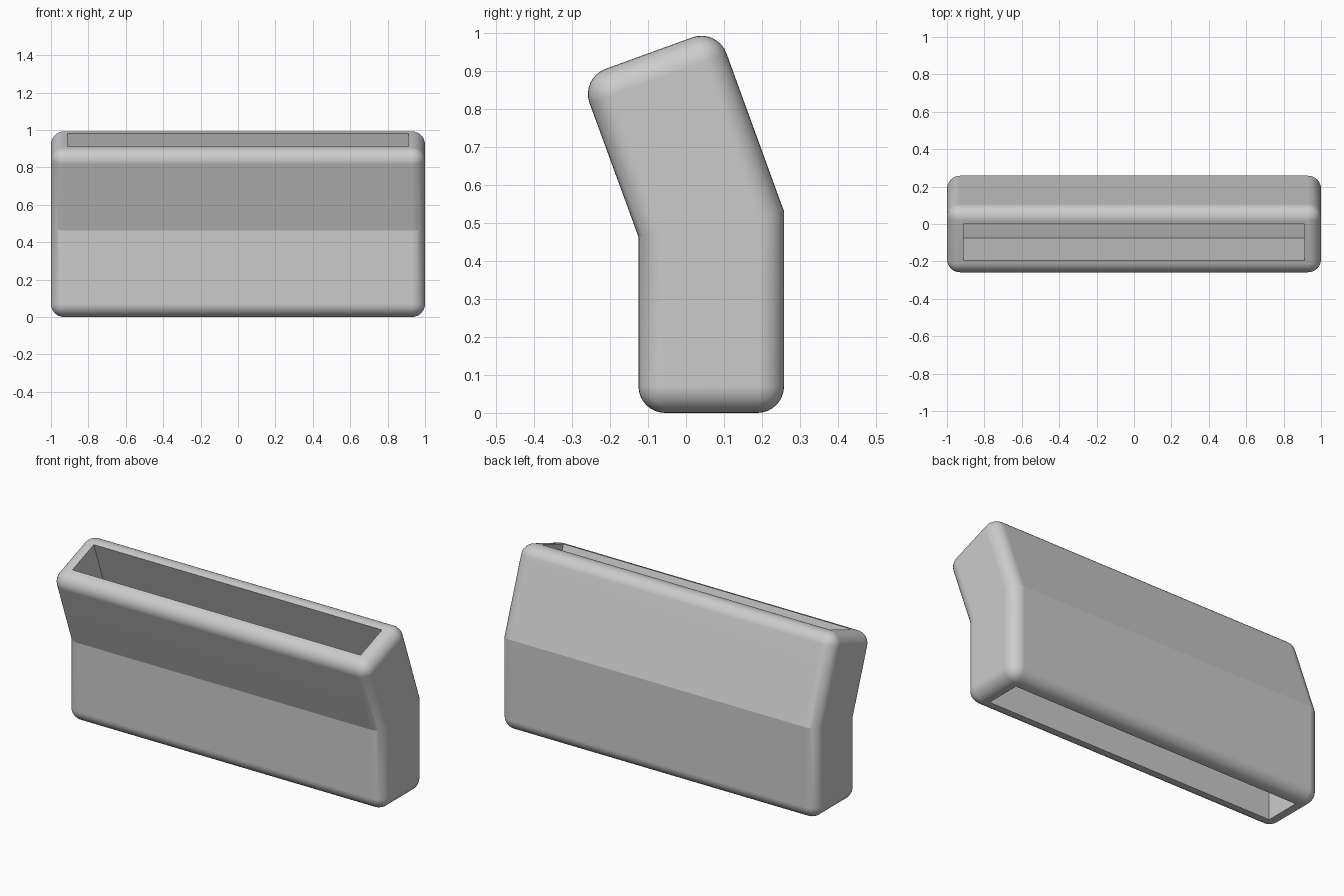
import bpy, bmesh, math
from mathutils import Vector

cube = bpy.data.objects.get("Cube")
if cube:
    bpy.data.objects.remove(cube, do_unlink=True)

ROUND, WALL, POCKET = 0.07, 0.089, 0.35
TILT = math.radians(20)

# One plain grey
grey = bpy.data.materials.new("plain grey")
grey.use_nodes = True
colour = (0.6, 0.6, 0.6, 1)
grey.diffuse_color = colour
grey.node_tree.nodes["Principled BSDF"].inputs["Base Color"].default_value = colour

# Bent side profile (y, z), extruded across the width
profile = [(-0.125, 0), (0.258, 0), (0.258, 0.53),
           (0.0825, 1.012), (-0.278, 0.881), (-0.125, 0.463)]
bm = bmesh.new()
side = bm.faces.new([bm.verts.new((-1, y, z)) for y, z in profile])
grown = bmesh.ops.extrude_face_region(bm, geom=[side], use_keep_orig=True)
bmesh.ops.translate(bm, vec=(2, 0, 0),
                    verts=[g for g in grown["geom"] if isinstance(g, bmesh.types.BMVert)])
bmesh.ops.recalc_face_normals(bm, faces=bm.faces)

# Round every outer edge except the shallow bend
edges = [e for e in bm.edges if e.calc_face_angle(0) > math.radians(30)]
bmesh.ops.bevel(bm, geom=edges, offset=ROUND, offset_type='OFFSET',
                segments=8, profile=0.5, affect='EDGES', clamp_overlap=False)


def cut_pocket(direction):
    """Sink a sharp-edged pocket into the flat end facing the direction."""
    bm.normal_update()
    end = max((f for f in bm.faces if f.normal.dot(direction) > 0.999),
              key=lambda f: f.calc_area())
    bmesh.ops.inset_region(bm, faces=[end], thickness=WALL - ROUND, use_even_offset=True)
    sunk = bmesh.ops.extrude_face_region(bm, geom=[end])
    bmesh.ops.translate(bm, vec=direction * -POCKET,
                        verts=[g for g in sunk["geom"] if isinstance(g, bmesh.types.BMVert)])
    if end.is_valid:
        bmesh.ops.delete(bm, geom=[end], context='FACES_ONLY')


cut_pocket(Vector((0, -math.sin(TILT), math.cos(TILT))))
cut_pocket(Vector((0, 0, -1)))
bm.normal_update()

mesh = bpy.data.meshes.new("bent_sleeve")
bm.to_mesh(mesh)
bm.free()
mesh.materials.append(grey)
sleeve = bpy.data.objects.new("bent_sleeve", mesh)
bpy.context.collection.objects.link(sleeve)

# Smooth roundings, crisp bend and pocket edges
bpy.ops.object.select_all(action='DESELECT')
sleeve.select_set(True)
bpy.context.view_layer.objects.active = sleeve
bpy.ops.object.shade_smooth_by_angle(angle=math.radians(16))
weighted = sleeve.modifiers.new("flat_face_normals", 'WEIGHTED_NORMAL')
weighted.keep_sharp = True
